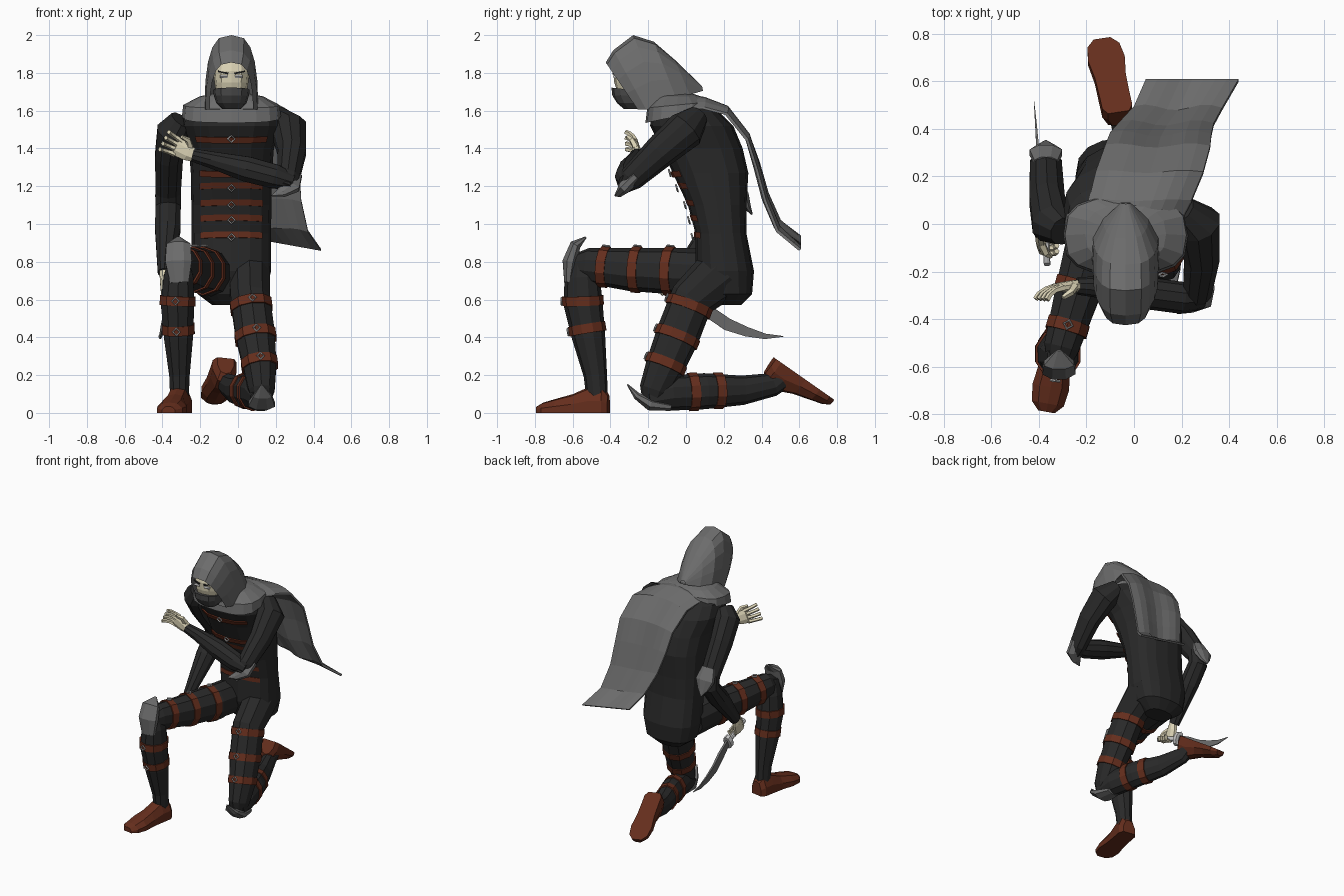
import bpy, bmesh, math
from mathutils import Vector as V

if "Cube" in bpy.data.objects:
    bpy.data.objects.remove(bpy.data.objects["Cube"])

CX = -0.035  # body centre line


def mat(name, r, g, b):
    m = bpy.data.materials.new(name)
    m.diffuse_color = (r, g, b, 1)
    m.use_nodes = True
    m.node_tree.nodes["Principled BSDF"].inputs["Base Color"].default_value = m.diffuse_color
    return m


CLOTH = mat("dark_cloth", .022, .022, .022)
GREY = mat("grey_cloth", .15, .15, .15)
MASK = mat("mask_grey", .07, .07, .07)
LEATHER = mat("red_leather", .13, .027, .012)
SKIN = mat("skin", .72, .66, .47)
STEEL = mat("steel", .55, .57, .58)


def build(name, lofts, m, caps=True):
    """Skin each list of closed rings into one flat-shaded object."""
    bm = bmesh.new()
    for rings in lofts:
        vs = [[bm.verts.new(p) for p in r] for r in rings]
        n = len(vs[0])
        for a, b in zip(vs, vs[1:]):
            for i in range(n):
                bm.faces.new((a[i], a[(i + 1) % n], b[(i + 1) % n], b[i]))
        if caps:
            bm.faces.new(vs[0])
            bm.faces.new(vs[-1])
    bmesh.ops.recalc_face_normals(bm, faces=bm.faces)
    me = bpy.data.meshes.new(name)
    bm.to_mesh(me)
    bm.free()
    me.materials.append(m)
    ob = bpy.data.objects.new(name, me)
    bpy.context.collection.objects.link(ob)
    return ob


def frame(t, ref):
    u = (ref - t * ref.dot(t)).normalized()
    return u, t.cross(u)


def tube(path, n=10, ref=(1, 0, 0)):
    """Rings around a path of (x, y, z, radius along ref, other radius)."""
    ps, out, grow = [V(p[:3]) for p in path], [], 1 / math.cos(math.pi / n) ** .7
    for i, p in enumerate(path):
        t = (ps[min(i + 1, len(ps) - 1)] - ps[max(i - 1, 0)]).normalized()
        u, w = frame(t, V(ref))
        out.append([ps[i] + (u * p[3] * math.cos(a) + w * p[-1] * math.sin(a)) * grow
                    for a in [math.tau * (k + .5) / n for k in range(n)]])
    return out


def gem(name, p, normal):
    q = V(normal).to_track_quat('Z', 'Y')
    bpy.ops.mesh.primitive_torus_add(location=p, rotation=q.to_euler(), major_segments=4,
                                     minor_segments=4, major_radius=.019, minor_radius=.005)
    bpy.context.object.name = name
    bpy.context.object.data.materials.append(STEEL)


def strap(name, path, t, out=None, width=.05):
    i = int(t)
    a, b = path[i], path[i + 1]
    c = [p + (q - p) * (t - i) for p, q in zip(a, b)]
    d = (V(b[:3]) - V(a[:3])).normalized()
    c[3], c[4] = c[3] + .007, c[4] + .007
    ends = [list(V(c[:3]) + d * s * width / 2) + c[3:] for s in (-1, 1)]
    build(name, [tube(ends)], LEATHER)
    if out:
        u, w = frame(d, V((1, 0, 0)))
        o = (V(out) - d * V(out).dot(d)).normalized()
        r = 1 / math.hypot(o.dot(u) / c[3], o.dot(w) / c[4])
        gem(name + "_buckle", V(c[:3]) + o * (r + .008), o)


def oval(z, yf, yb, hw, tilt=0, n=16, grow=0, e=.8):
    """Horizontal squarish ring from front y, back y and half width."""
    pts = []
    for k in range(n):
        a = math.tau * k / n
        c, s = (math.copysign(abs(f) ** e, f) if abs(f) > 1e-6 else 0 for f in (math.cos(a), math.sin(a)))
        pts.append(V((CX + (hw + grow) * c, (yf + yb) / 2 + ((yb - yf) / 2 + grow) * s, z + tilt * s)))
    return pts


# torso
TORSO = [(.57, .15, .29, .1), (.63, .09, .35, .18), (.75, .05, .36, .21), (.95, .05, .32, .21),
         (1.1, .01, .32, .212), (1.27, -.07, .33, .215), (1.4, -.13, .3, .225),
         (1.52, -.19, .25, .265), (1.6, -.18, .17, .25), (1.67, -.14, .03, .12)]
build("torso", [[oval(*r) for r in TORSO]], CLOTH)


def torso_at(z, grow):
    for a, b in zip(TORSO, TORSO[1:]):
        if a[0] <= z <= b[0]:
            f = (z - a[0]) / (b[0] - a[0])
            return oval(*[p + (q - p) * f for p, q in zip(a, b)], grow=grow)


# chest straps with buckles
for i, z in enumerate((.93, 1.02, 1.1, 1.19, 1.27, 1.45)):
    rings = [[p + V((0, 0, .012 * math.cos(6 * (p.x - CX)) * (-1 if z > 1.2 else 1) + .003))
              for p in torso_at(z + d, .008)[10:15]] for d in (-.016, .016)]
    build(f"chest_strap_{i}", [rings], LEATHER)
    gem(f"chest_buckle_{i}", torso_at(z, .016)[12], (0, -1, -.3))

# legs
R_THIGH = [(-.14, .15, .74, .11, .12), (-.17, -.05, .75, .11, .12), (-.24, -.3, .76, .095, .11),
           (-.305, -.52, .78, .075, .09), (-.315, -.59, .78, .05, .06)]
R_SHIN = [(-.315, -.56, .83, .05, .05), (-.315, -.55, .72, .08, .09), (-.32, -.545, .58, .09, .1),
          (-.315, -.515, .4, .078, .085), (-.31, -.48, .2, .055, .06), (-.31, -.47, .08, .05, .055)]
L_THIGH = [(.06, .2, .75, .11, .14), (.065, .03, .6, .105, .115), (.09, -.04, .42, .105, .112),
           (.115, -.11, .25, .09, .1), (.125, -.165, .12, .07, .08), (.125, -.18, .05, .045, .05)]
L_SHIN = [(.125, -.2, .075, .06, .06), (.105, -.08, .105, .075, .09), (.06, .1, .115, .075, .092),
          (-.01, .3, .12, .06, .075), (-.06, .46, .15, .045, .06), (-.065, .5, .18, .045, .06)]
for nm, p in (("right_thigh", R_THIGH), ("right_shin", R_SHIN), ("left_thigh", L_THIGH), ("left_shin", L_SHIN)):
    build(nm, [tube(p)], CLOTH)
for nm, p, ts, out in (("right_thigh_strap", R_THIGH, (1.15, 1.85, 2.6), (0, 0, 1)),
                       ("right_shin_strap", R_SHIN, (1.9, 2.75), (-.1, -1, 0)),
                       ("left_thigh_strap", L_THIGH, (1.2, 2.1, 2.95), (.1, -1, 0)),
                       ("left_shin_strap", L_SHIN, (1.65, 2.35), None)):
    for i, t in enumerate(ts):
        strap(f"{nm}_{i}", p, t, out)


# shoes
def shoe(name, heel, along, up):
    y = -V(along).normalized()
    z = V(up)
    z = (z - y * z.dot(y)).normalized()
    x = y.cross(z)
    prof = [(-1, 0), (-1, .45), (-.6, .9), (0, 1), (.6, .9), (1, .45), (1, 0), (0, 0)]
    rings = [[V(heel) - y * d + x * w * a + z * h * b for a, b in prof]
             for d, w, h in ((0, .045, .1), (.03, .064, .14), (.1, .064, .14), (.19, .066, .1),
                             (.28, .078, .075), (.35, .068, .055), (.385, .035, .035))]
    build(name, [rings], LEATHER)


shoe("right_shoe", (-.3, -.41, 0), (-.18, -1, 0), (0, 0, 1))
shoe("left_shoe", (-.065, .47, .29), (-.18, .8, -.56), (0, -.58, -.81))

# arms
build("right_arm", [tube([(-.3, -.03, 1.55, .06, .06), (-.345, .0, 1.49, .085, .09), (-.365, .1, 1.36, .075, .09),
                          (-.37, .24, 1.17, .068, .07), (-.37, .25, 1.09, .068, .06), (-.372, .15, .97, .068, .07),
                          (-.39, -.03, .74, .035, .04)])], CLOTH)
build("left_upper_arm", [tube([(.2, .06, 1.57, .06, .06), (.27, .0, 1.5, .095, .1), (.285, -.14, 1.38, .075, .085),
                               (.265, -.29, 1.24, .06, .065), (.25, -.34, 1.19, .035, .035)])], CLOTH)
build("left_forearm", [tube([(.29, -.31, 1.22, .045, .045), (.2, -.31, 1.25, .065, .065), (.05, -.29, 1.29, .068, .065),
                             (-.14, -.265, 1.34, .045, .045), (-.24, -.26, 1.365, .035, .035)],
                            ref=(0, 0, 1))], CLOTH)

# knee and elbow guards
for nm, p in (("right_knee_guard", [(-.31, -.625, .69, .05, .02), (-.315, -.615, .8, .072, .04),
                                    (-.315, -.585, .89, .065, .03), (-.315, -.53, .93, .01, .005)]),
              ("left_knee_guard", [(.12, -.08, .03, .05, .02), (.125, -.19, .047, .072, .035),
                                   (.13, -.26, .09, .05, .02), (.125, -.31, .15, .004, .004)]),
              ("left_elbow_guard", [(.29, -.26, 1.26, .05, .03), (.27, -.32, 1.2, .06, .035),
                                    (.23, -.35, 1.165, .03, .02), (.18, -.375, 1.15, .004, .004)]),
              ("right_elbow_guard", [(-.37, .26, 1.23, .05, .025), (-.37, .3, 1.15, .07, .035),
                                     (-.37, .325, 1.09, .04, .02), (-.37, .35, 1.05, .004, .004)])):
    build(nm, [tube(p, 8)], GREY)


# hands
def hand(name, wrist, along, palm, curl, spread):
    d, n = V(along).normalized(), V(palm)
    n = (n - d * n.dot(d)).normalized()
    s = d.cross(n)
    o = V(wrist)
    pt = lambda p, *r: (*p, *r)
    lofts = [tube([pt(o - d * .02, .03, .026), pt(o + d * .03, .045, .024), pt(o + d * .1, .05, .018)], 8, s)]
    for i in range(4):
        p = o + d * .085 + s * (.039 - .026 * i)
        fan = s * spread * (1.5 - i)
        path, ang = [pt(p, .014, .014)], curl * .5
        for step in (.042, .034, .026):
            p = p + (d * math.cos(ang) + n * math.sin(ang) + fan).normalized() * step
            path.append(pt(p, .011, .011))
            ang += curl
        lofts.append(tube(path, 5, s))
    b = o + d * .03 + s * .03
    lofts.append(tube([pt(b, .018, .018), pt(b + d * .03 + s * .03 + n * .02, .014, .014),
                       pt(b + d * .07 + s * .03 + n * .04, .009, .009)], 5, n))
    build(name, lofts, SKIN)


hand("left_hand", (-.24, -.26, 1.365), (-.87, -.08, .45), (-.15, -.95, .05), .35, .08)
hand("right_hand", (-.39, -.045, .73), (0, -.35, -.93), (1, 0, 0), 1.1, 0)

# curved sword
build("sword_grip", [tube([(-.365, -.17, .67, .014, .018), (-.375, .04, .585, .014, .018)])], STEEL)
build("sword_guard", [tube([(-.375, .015, .595, .03, .05), (-.375, .045, .583, .03, .05)])], STEEL)
build("sword_blade", [tube([(-.375, .04, .585, .008, .025), (-.385, .14, .522, .009, .036),
                            (-.395, .22, .468, .008, .036), (-.405, .32, .43, .006, .028),
                            (-.412, .42, .405, .004, .016), (-.42, .515, .405, .001, .002)], 4)], GREY)

# neck, face and mask
build("neck", [tube([(CX, -.06, 1.55, .075, .075), (CX, -.22, 1.75, .07, .07)])], CLOTH)
build("face", [[oval(1.69, -.36, -.2, .08, n=12), oval(1.75, -.38, -.18, .09, n=12),
                oval(1.81, -.385, -.18, .095, n=12), oval(1.87, -.37, -.2, .085, n=12)]], SKIN)
build("mask", [[oval(1.61, -.33, -.21, .05, n=12), oval(1.64, -.365, -.19, .08, n=12),
                oval(1.68, -.39, -.18, .093, n=12), oval(1.71, -.395, -.18, .097, -.012, n=12)]], MASK)
for s in (-1, 1):
    x = CX + s * .04
    build(f"eye_{s}", [tube([(x - .02, -.376, 1.78, .008, .01), (x + .02, -.376, 1.78, .008, .01)], 6, (0, 0, 1))], STEEL)
    build(f"brow_{s}", [tube([(x - s * .022, -.384, 1.797, .005, .007), (x + s * .03, -.37, 1.808, .004, .007)],
                             4, (0, 0, 1))], CLOTH)

# hood: arches from the face opening back to the tip
hood = []
for yb, zb, yt, zt, w in ((-.255, 1.605, -.425, 1.855, .115), (-.21, 1.605, -.385, 1.92, .138),
                          (-.13, 1.63, -.28, 2.0, .142), (-.05, 1.66, -.17, 1.965, .138),
                          (.02, 1.685, -.06, 1.87, .095), (.09, 1.705, .085, 1.73, .02)):
    arch = []
    for k in range(11):
        a = math.pi * k / 10
        c = math.copysign(abs(math.cos(a)) ** .65, math.cos(a)) if k != 5 else 0
        f = math.sin(a) ** .9 if 0 < k < 10 else 0
        arch.append(V((CX + w * c, yb + (yt - yb) * f, zb + (zt - zb) * f)))
    hood.append(arch)
build("hood", [hood], GREY, caps=False)

# shoulder collar
build("collar", [[oval(1.57, -.215, .12, .262, .035, e=.7), oval(1.63, -.205, .11, .255, .015, e=.7),
                  oval(1.675, -.165, .08, .17), oval(1.695, -.13, .02, .08)]], GREY)

# wind-blown cape, lower on its left corner
rows = []
for j, (z, y, xl, xr) in enumerate(((1.685, -.03, -.2, .17), (1.675, .1, -.19, .24), (1.63, .22, -.16, .29),
                                    (1.48, .33, -.12, .32), (1.32, .38, -.1, .325), (1.15, .425, -.06, .335),
                                    (1.0, .49, 0, .37), (.91, .61, .05, .44))):
    top = []
    for k in range(9):
        s = k / 8
        wave = .012 * math.sin(s * 9 + .5) * min(j / 4, 1) if j < 7 else 0
        droop = -.07 * (2 * s - 1) ** 2 * max(0, 1 - j / 5) - .07 * (s - .4) * max(0, (j - 3) / 4)
        top.append(V((xl + (xr - xl) * s, y + wave, z + droop + wave * .6)))
    rows.append(top + [p - V((0, .012, .01)) for p in reversed(top)])
build("cape", [rows], GREY)
